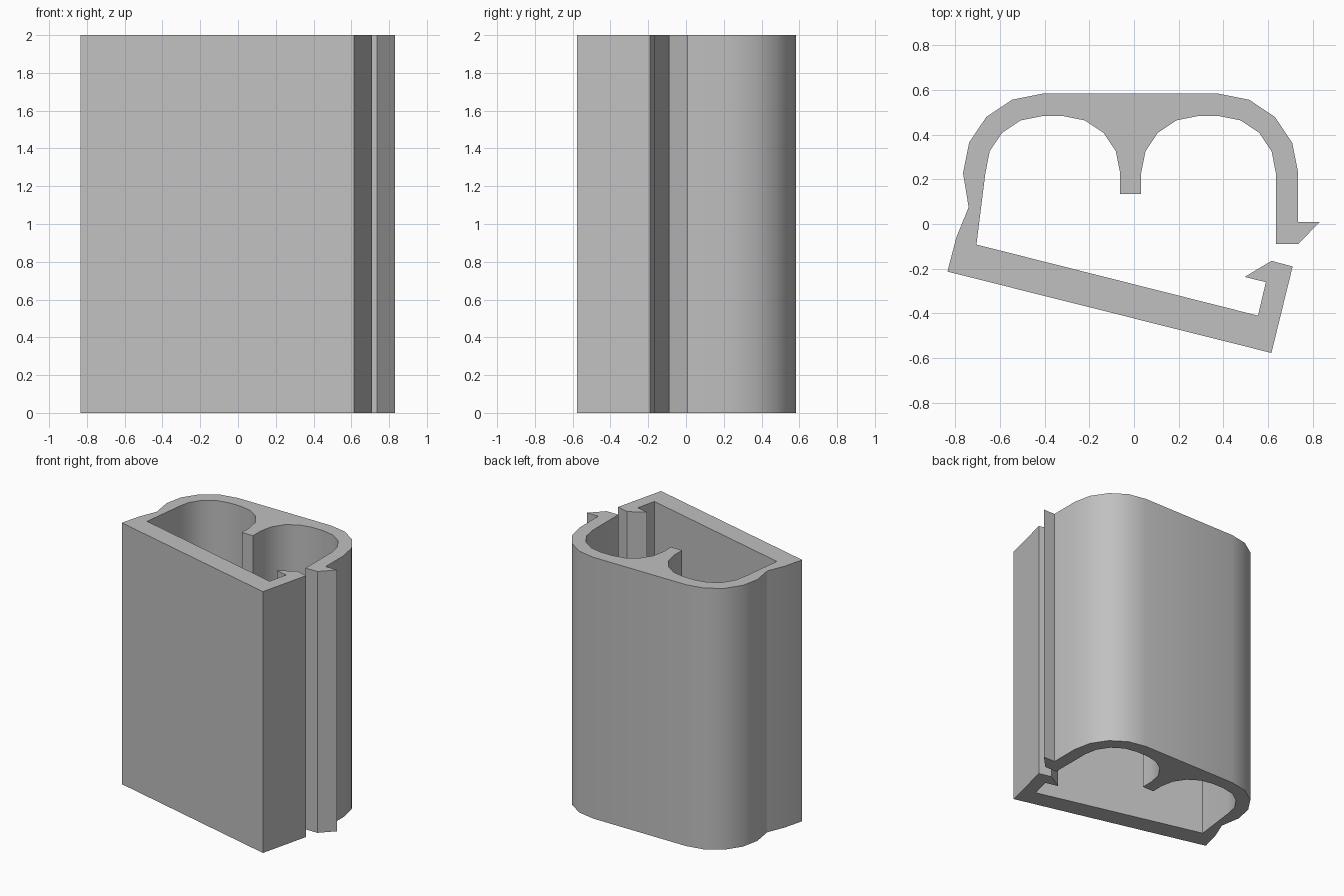
import bpy, bmesh
from math import radians, cos, sin

cube = bpy.data.objects.get("Cube")
if cube:
    bpy.data.objects.remove(cube, do_unlink=True)

HEIGHT = 2.0
OUTER, INNER, ARC_Y = 0.355, 0.255, 0.228


def arc(cx, radius, start, end, steps=4):
    """Points of a quarter round, centred on the shared arc line."""
    angles = [radians(start + (end - start) * i / steps) for i in range(steps + 1)]
    return [(cx + radius * cos(a), ARC_Y + radius * sin(a)) for a in angles]


# Closed cross-section, counter-clockwise from the upper catch
profile = [(0.635, -0.09), (0.735, -0.09), (0.832, 0.01), (0.735, 0.01)]
# outer shell
profile += arc(0.38, OUTER, 0, 90) + arc(-0.41, OUTER, 90, 180)
# hinge neck and sloping front plate
profile += [(-0.74, 0.075), (-0.795, -0.06), (-0.835, -0.213), (0.615, -0.577)]
# lower hook
profile += [(0.71, -0.19), (0.615, -0.165), (0.495, -0.237), (0.59, -0.26), (0.555, -0.41)]
# inside corner, then the two rounded channels with the rib between them
profile += [(-0.705, -0.092)]
profile += arc(-0.41, INNER, 180, 90) + arc(-0.317, INNER, 90, 0)
profile += [(-0.062, 0.135), (0.032, 0.135)]
profile += arc(0.287, INNER, 180, 90) + arc(0.38, INNER, 90, 0)

# Extrude the section upright
bm = bmesh.new()
base = bm.faces.new([bm.verts.new((x, y, 0)) for x, y in profile])
result = bmesh.ops.extrude_face_region(bm, geom=[base], use_keep_orig=True)
top = [v for v in result["geom"] if isinstance(v, bmesh.types.BMVert)]
bmesh.ops.translate(bm, verts=top, vec=(0, 0, HEIGHT))
bmesh.ops.recalc_face_normals(bm, faces=bm.faces)
mesh = bpy.data.meshes.new("clip_extrusion")
bm.to_mesh(mesh)
bm.free()

# Plain grey material
grey = bpy.data.materials.new("plain grey")
grey.use_nodes = True
colour = (0.53, 0.53, 0.53, 1)
grey.diffuse_color = colour
grey.node_tree.nodes["Principled BSDF"].inputs["Base Color"].default_value = colour
mesh.materials.append(grey)

clip = bpy.data.objects.new("clip_extrusion", mesh)
bpy.context.collection.objects.link(clip)
bpy.ops.object.select_all(action="DESELECT")
clip.select_set(True)
bpy.context.view_layer.objects.active = clip
bpy.ops.object.shade_smooth_by_angle(angle=radians(30))
